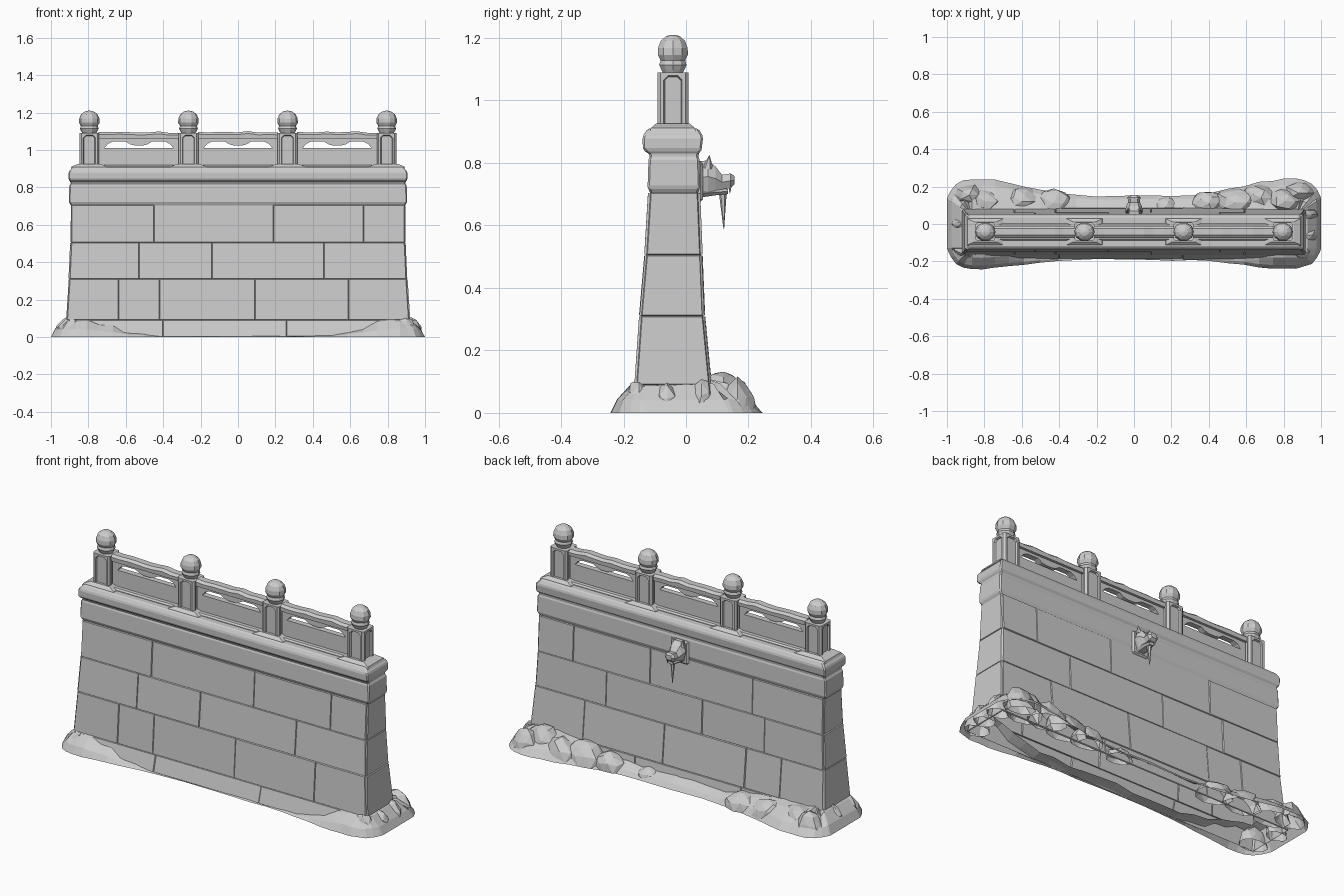
import bpy, bmesh, math, random
from mathutils import Vector

random.seed(4)
if "Cube" in bpy.data.objects:
    bpy.data.objects.remove(bpy.data.objects["Cube"], do_unlink=True)

stone = bpy.data.materials.new("pale grey stone")
stone.use_nodes = True
stone.diffuse_color = (0.6, 0.6, 0.6, 1)
stone.node_tree.nodes["Principled BSDF"].inputs["Base Color"].default_value = (0.6, 0.6, 0.6, 1)
MID = -0.042  # centre line of the parapet in y


def finish(name, bm, bevel=0):
    me = bpy.data.meshes.new(name)
    bm.to_mesh(me)
    bm.free()
    me.materials.append(stone)
    ob = bpy.data.objects.new(name, me)
    bpy.context.collection.objects.link(ob)
    if bevel:
        mod = ob.modifiers.new("worn edges", "BEVEL")
        mod.width = bevel
        mod.segments = 1


def loft(bm, rings, caps=True):
    """Skin a list of equal-length rings, capping both ends if wanted."""
    loops = [[bm.verts.new(p) for p in ring] for ring in rings]
    n = len(loops[0])
    for a, b in zip(loops, loops[1:]):
        for i in range(n):
            j = (i + 1) % n
            bm.faces.new((a[i], a[j], b[j], b[i]))
    if caps:
        bm.faces.new(loops[0][::-1])
        bm.faces.new(loops[-1])
    bmesh.ops.recalc_face_normals(bm, faces=bm.faces)


def rect(z, x0, x1, y0, y1):
    return [(x0, y0, z), (x1, y0, z), (x1, y1, z), (x0, y1, z)]


def box(bm, x0, x1, y0, y1, z0, z1):
    loft(bm, [rect(z0, x0, x1, y0, y1), rect(z1, x0, x1, y0, y1)])


# Tapered hollow wall in courses: height, half length, front y, back y of the joint surface
levels = [(0, 0.924, -0.182, 0.086), (0.09, 0.914, -0.158, 0.075), (0.31, 0.9, -0.143, 0.054),
          (0.505, 0.891, -0.126, 0.046), (0.705, 0.889, -0.114, 0.038)]
joints = [(-0.4, 0.26), (-0.64, -0.42, 0.09, 0.59), (-0.53, -0.14, 0.46), (-0.45, 0.19, 0.67)]
for k, cuts in enumerate(joints):
    (z0, h0, f0, b0), (z1, h1, f1, b1) = levels[k], levels[k + 1]
    bm = bmesh.new()
    quads = [[(h0, f0, z0), (h0, b0, z0), (h1, b1, z1), (h1, f1, z1)],
             [(-h0, b0, z0), (-h0, f0, z0), (-h1, f1, z1), (-h1, b1, z1)]]
    stops = [-1, *cuts, 1]
    for a, b in zip(stops, stops[1:]):
        xa0, xa1, xb0, xb1 = max(a, -h0), max(a, -h1), min(b, h0), min(b, h1)
        quads.append([(xa0, f0, z0), (xb0, f0, z0), (xb1, f1, z1), (xa1, f1, z1)])
        quads.append([(xb0, b0, z0), (xa0, b0, z0), (xa1, b1, z1), (xb1, b1, z1)])
    blocks = [bm.faces.new([bm.verts.new(p) for p in q]) for q in quads]
    bm.normal_update()
    for block in blocks:
        bmesh.ops.inset_individual(bm, faces=[block], thickness=0.004, depth=random.uniform(0.004, 0.008))
    finish("wall_course_%d" % (k + 1), bm)

# Moulded cornice
cornice = [(0.695, 0.887, -0.11, 0.035), (0.722, 0.905, -0.123, 0.045), (0.81, 0.902, -0.12, 0.043),
           (0.825, 0.893, -0.114, 0.038), (0.842, 0.906, -0.138, 0.05), (0.884, 0.906, -0.139, 0.055),
           (0.91, 0.882, -0.123, 0.04)]
bm = bmesh.new()
loft(bm, [rect(z, -hx, hx, yf, yb) for z, hx, yf, yb in cornice])
finish("cornice", bm, 0.006)

# Parapet posts with recessed eight-sided panels, flared feet and carved finials
profile = [(0.032, 1.08), (0.042, 1.098), (0.05, 1.114), (0.045, 1.128), (0.055, 1.146),
           (0.054, 1.168), (0.044, 1.191), (0.024, 1.206), (0.006, 1.21)]
post_x = [-0.795, -0.265, 0.265, 0.795]
for i, px in enumerate(post_x):
    bm = bmesh.new()
    box(bm, px - 0.053, px + 0.053, MID - 0.05, MID + 0.05, 0.9, 1.09)
    upright = [e for e in bm.edges if abs(e.verts[0].co.z - e.verts[1].co.z) > 0.1]
    bmesh.ops.bevel(bm, geom=upright, offset=0.01, segments=1, affect='EDGES')
    bm.normal_update()
    sides = [f for f in bm.faces if max(abs(f.normal.x), abs(f.normal.y)) > 0.95]
    bmesh.ops.inset_individual(bm, faces=sides, thickness=0.015, depth=0)
    corners = [v for f in sides for v in f.verts]
    bmesh.ops.bevel(bm, geom=corners, offset=0.014, segments=1, affect='VERTICES')
    bm.normal_update()
    panels = [f for f in bm.faces if len(f.verts) == 8 and abs(f.normal.z) < 0.5]
    bmesh.ops.inset_individual(bm, faces=panels, thickness=0.004, depth=-0.01)
    finish("post_%d" % (i + 1), bm)

    bm = bmesh.new()
    loft(bm, [rect(z, px - h, px + h, MID - d, MID + d)
              for z, h, d in ((0.9, 0.1, 0.074), (0.912, 0.095, 0.07), (0.926, 0.06, 0.054))])
    finish("post_foot_%d" % (i + 1), bm)

    bm = bmesh.new()
    rings = []
    for r, z in profile:
        rings.append([(px + r * math.cos(t * math.tau / 10), MID + 0.92 * r * math.sin(t * math.tau / 10), z)
                      for t in range(10)])
    loft(bm, rings)
    finish("finial_%d" % (i + 1), bm)

# Parapet bays: sill, panel, openwork and weathered handrail
half_arch = [(0.215, 1.0), (0.182, 1.013), (0.165, 1.033), (0.14, 1.045), (0.07, 1.045),
             (0.045, 1.03), (0.02, 1.024)]
for i in range(3):
    c = (post_x[i] + post_x[i + 1]) / 2
    bm = bmesh.new()
    box(bm, c - 0.215, c + 0.215, MID - 0.045, MID + 0.045, 0.9, 0.921)
    finish("bay_sill_%d" % (i + 1), bm, 0.008)
    bm = bmesh.new()
    box(bm, c - 0.215, c + 0.215, MID - 0.016, MID + 0.016, 0.9, 1.012)
    finish("bay_panel_%d" % (i + 1), bm)
    outline = [(-x, z) for x, z in half_arch] + half_arch[::-1] + [(0.215, 1.07), (-0.215, 1.07)]
    bm = bmesh.new()
    loft(bm, [[(c + x, MID + d, z) for x, z in outline] for d in (-0.016, 0.016)])
    finish("bay_openwork_%d" % (i + 1), bm)
    bm = bmesh.new()
    rings = []
    for s in range(9):
        x = c - 0.215 + 0.43 * s / 8
        top = 1.097 + random.uniform(-0.006, 0.004)
        rings.append([(x, MID - 0.03, 1.06), (x, MID + 0.03, 1.06), (x, MID + 0.032, top - 0.012),
                      (x, MID + 0.018, top), (x, MID - 0.018, top), (x, MID - 0.032, top - 0.012)])
    loft(bm, rings)
    finish("handrail_%d" % (i + 1), bm)


# Earth mound: an open shell around the foot, wider and taller towards the ends
def swell(x, start):
    t = min(max((abs(x) - start) / (0.85 - start), 0), 1)
    return t * t * (3 - 2 * t)


def mound_column(x, side):
    ends = swell(x, 0.25)
    wide = (0.193 + 0.047 * ends) if side < 0 else (0.15 + 0.093 * ends)
    wide *= 1 - 0.45 * abs(x) ** 26
    wide += random.uniform(-0.006, 0.004)
    high = (0.012 + 0.088 * swell(x, 0.4)) if side < 0 else (0.06 + 0.05 * ends)
    high += random.uniform(-0.008, 0.012)
    ix = max(-0.87, min(0.87, x))
    iy = -0.13 if side < 0 else 0.05
    outer = Vector((x, side * wide, 0))
    inner = Vector((ix, iy, high))
    rim = outer.lerp(inner, 0.18)
    rim.z = high * 0.4
    shoulder = outer.lerp(inner, 0.55)
    shoulder.z = high * random.uniform(0.65, 0.9)
    return outer, rim, shoulder, inner


steps = 30
xs = [math.sin(math.pi * (s / steps - 0.5)) for s in range(steps + 1)]
columns = [mound_column(x, -1) for x in xs] + [mound_column(x, 1) for x in reversed(xs)]
bm = bmesh.new()
loft(bm, [[col[k] for col in columns] for k in range(4)], caps=False)
finish("earth_mound", bm)

# Boulders: x, y, radius, height
boulders = [(0.4, 0.11, 0.1, 0.09), (0.54, 0.115, 0.12, 0.115), (0.68, 0.14, 0.11, 0.11),
            (0.81, 0.12, 0.11, 0.145), (0.88, 0.165, 0.09, 0.11), (0.92, -0.06, 0.065, 0.1),
            (0.92, 0.05, 0.065, 0.12), (0.89, -0.15, 0.075, 0.11), (-0.43, 0.11, 0.11, 0.085),
            (-0.6, 0.12, 0.11, 0.1), (-0.79, 0.12, 0.11, 0.11), (-0.88, 0.155, 0.09, 0.11),
            (-0.92, 0.0, 0.06, 0.11), (-0.89, -0.14, 0.08, 0.11), (0.17, 0.09, 0.08, 0.06)]
for i, (x, y, r, h) in enumerate(boulders):
    bm = bmesh.new()
    bmesh.ops.create_icosphere(bm, subdivisions=2, radius=1)
    for v in bm.verts:
        k = random.uniform(0.88, 1.06)
        v.co = Vector((x + v.co.x * r * k, y + v.co.y * r * 0.7 * k, max(0.002, v.co.z * h * k)))
    hidden = [f for f in bm.faces if max(v.co.z for v in f.verts) < 0.003]
    bmesh.ops.delete(bm, geom=hidden, context='FACES')
    finish("boulder_%d" % (i + 1), bm)

# Carved beast-head spout on the back, with a hanging icicle
bm = bmesh.new()
box(bm, -0.05, 0.05, 0.025, 0.054, 0.675, 0.805)
finish("spout_plate", bm, 0.008)


def muzzle(name, sections):
    bm = bmesh.new()
    rings = []
    for y, hx, z0, z1 in sections:
        zm = (z0 + z1) / 2
        rings.append([(-hx * 0.6, y, z0), (hx * 0.6, y, z0), (hx, y, zm),
                      (hx * 0.6, y, z1), (-hx * 0.6, y, z1), (-hx, y, zm)])
    loft(bm, rings)
    finish(name, bm)


muzzle("spout_head", [(0.04, 0.038, 0.7, 0.805), (0.07, 0.048, 0.705, 0.808), (0.095, 0.042, 0.712, 0.788),
                      (0.115, 0.032, 0.715, 0.762), (0.143, 0.034, 0.72, 0.766), (0.155, 0.02, 0.732, 0.758)])
muzzle("spout_jaw", [(0.05, 0.032, 0.69, 0.715), (0.1, 0.028, 0.697, 0.718), (0.135, 0.018, 0.7, 0.716)])


def spike(name, base, tip, radius):
    bm = bmesh.new()
    base, tip = Vector(base), Vector(tip)
    bmesh.ops.create_cone(bm, cap_ends=True, segments=6, radius1=radius, radius2=0.001, depth=(tip - base).length)
    turn = (tip - base).to_track_quat('Z', 'Y')
    for v in bm.verts:
        v.co = turn @ v.co + (base + tip) / 2
    finish(name, bm)


for side, label in ((1, "left"), (-1, "right")):
    spike(label + "_spout_ear", (side * 0.026, 0.07, 0.785), (side * 0.036, 0.075, 0.824), 0.017)
    spike(label + "_spout_fang", (side * 0.018, 0.142, 0.735), (side * 0.018, 0.14, 0.702), 0.006)
spike("icicle", (0, 0.117, 0.73), (0, 0.121, 0.588), 0.015)
